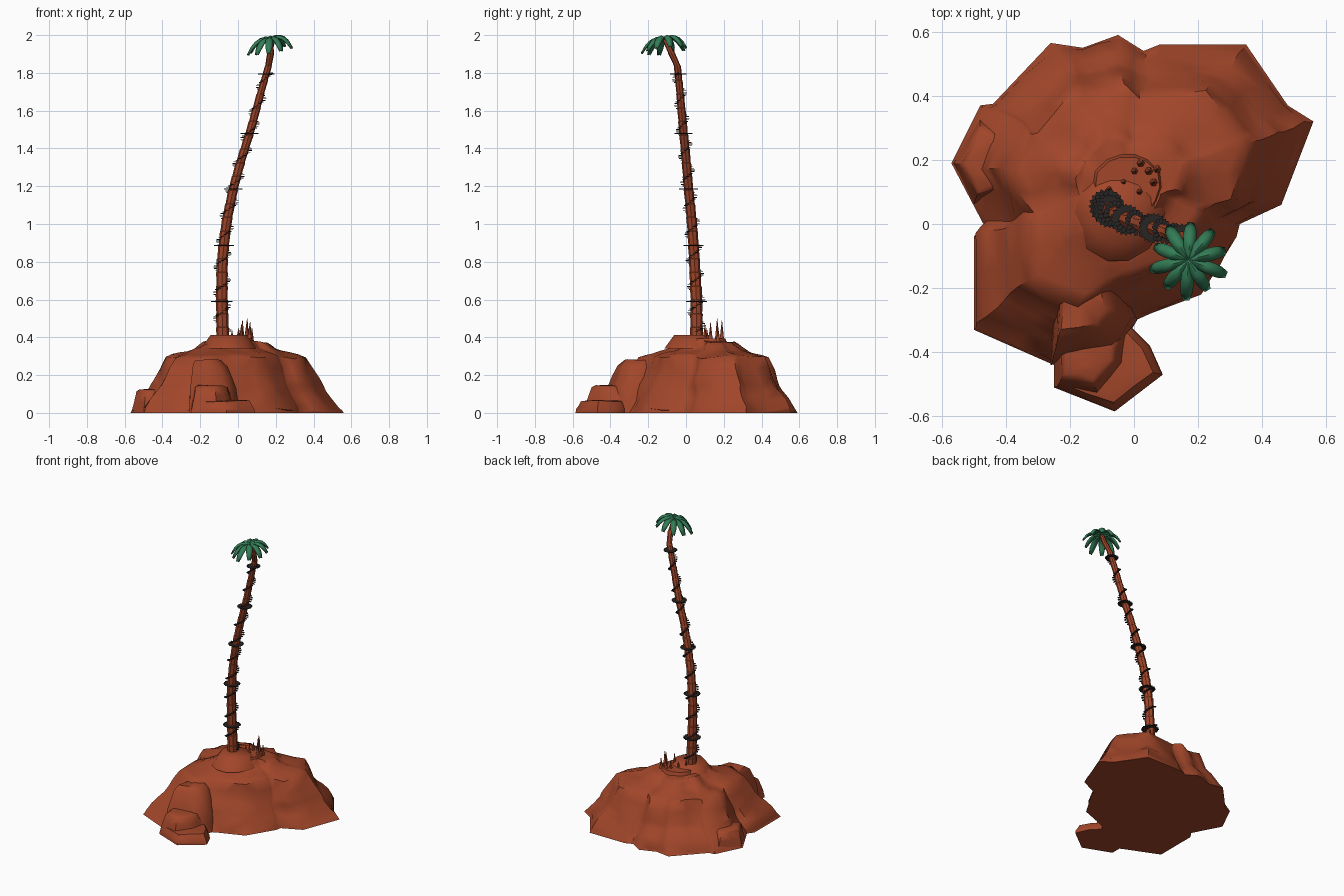
import bpy, bmesh, math, random
from mathutils import Vector, noise

random.seed(4)
cube = bpy.data.objects.get("Cube")
if cube:
    bpy.data.objects.remove(cube, do_unlink=True)


def material(name, rgb):
    m = bpy.data.materials.new(name)
    m.use_nodes = True
    m.diffuse_color = (*rgb, 1)
    m.node_tree.nodes["Principled BSDF"].inputs["Base Color"].default_value = (*rgb, 1)
    return m


CLAY = material("red clay", (0.36, 0.062, 0.023))
VINE = material("dark vine", (0.022, 0.018, 0.018))
LEAF = material("palm green", (0.033, 0.2, 0.092))


def finish(name, bm, mat, angle=30, thickness=0):
    bmesh.ops.recalc_face_normals(bm, faces=bm.faces)
    mesh = bpy.data.meshes.new(name)
    bm.to_mesh(mesh)
    bm.free()
    mesh.materials.append(mat)
    obj = bpy.data.objects.new(name, mesh)
    bpy.context.collection.objects.link(obj)
    bpy.ops.object.select_all(action="DESELECT")
    obj.select_set(True)
    bpy.context.view_layer.objects.active = obj
    if angle:
        bpy.ops.object.shade_smooth_by_angle(angle=math.radians(angle))
    if thickness:
        mod = obj.modifiers.new("thickness", "SOLIDIFY")
        mod.thickness = thickness
        mod.offset = 0


def loft(bm, rings, closed=True, caps=True):
    """Skin a list of point rings."""
    rows = [[bm.verts.new(p) for p in ring] for ring in rings]
    n = len(rows[0])
    for a, b in zip(rows, rows[1:]):
        for i in range(n if closed else n - 1):
            j = (i + 1) % n
            bm.faces.new((a[i], a[j], b[j], b[i]))
    if caps:
        bm.faces.new(rows[0][::-1])
        bm.faces.new(rows[-1])


def rock(name, outline, centre, levels, rough):
    """Stack shrinking copies of a ground outline, then roughen the sides."""
    c = Vector(centre)
    rings = [[(*(c + (Vector(p) - c) * scale), z) for p in outline] for scale, z in levels]
    bm = bmesh.new()
    loft(bm, rings)
    bottom = min(bm.faces, key=lambda f: f.calc_center_median().z)
    bmesh.ops.triangulate(bm, faces=[f for f in bm.faces if f is not bottom])
    sides = [e for e in bm.edges if any(v.co.z > 0.005 for v in e.verts)]
    bmesh.ops.subdivide_edges(bm, edges=sides, cuts=1, use_grid_fill=True)
    for v in bm.verts:
        if v.co.z > 0.02:
            v.co += noise.noise_vector(v.co * 9) * rough
            v.co.z = max(v.co.z, 0.01)
    finish(name, bm, CLAY, 50)


# Main hill
hill = [(-0.57, 0.19), (-0.47, 0), (-0.5, -0.04), (-0.5, -0.33), (-0.25, -0.44),
        (-0.06, -0.33), (0.05, -0.28), (0.21, -0.22), (0.32, -0.04), (0.33, 0),
        (0.46, 0.06), (0.56, 0.32), (0.48, 0.37), (0.35, 0.56), (0.08, 0.56),
        (0.03, 0.54), (-0.05, 0.59), (-0.16, 0.55), (-0.26, 0.565),
        (-0.44, 0.375), (-0.48, 0.37)]
rock("hill", hill, (-0.02, 0.12),
     [(1, 0), (0.97, 0.025), (0.84, 0.12), (0.77, 0.175), (0.66, 0.297),
      (0.52, 0.317), (0.4, 0.337), (0.3, 0.372)], 0.022)

# Front buttress, stepped foot and side ledge
rock("buttress", [(-0.26, -0.44), (-0.05, -0.4), (0.01, -0.3), (-0.04, -0.13), (-0.26, -0.13)],
     (-0.18, -0.22), [(1, 0), (0.88, 0.13), (0.66, 0.25), (0.5, 0.28)], 0.014)
rock("foot_slab", [(-0.25, -0.51), (-0.06, -0.585), (0.09, -0.47), (0.05, -0.38),
                   (-0.01, -0.32), (-0.25, -0.28)],
     (-0.1, -0.42), [(1, 0), (0.98, 0.02), (0.84, 0.062), (0.7, 0.065)], 0.006)
rock("foot_step", [(-0.25, -0.51), (-0.11, -0.54), (-0.02, -0.44), (-0.01, -0.32), (-0.25, -0.28)],
     (-0.16, -0.4), [(1, 0), (0.92, 0.05), (0.7, 0.135), (0.55, 0.145)], 0.008)
rock("side_ledge", [(-0.565, 0.19), (-0.5, 0.06), (-0.38, 0.1), (-0.38, 0.3), (-0.48, 0.34)],
     (-0.46, 0.19), [(1, 0), (0.75, 0.115), (0.6, 0.125)], 0.008)


def circle(cx, cy, z, r, n, wobble=0):
    return [(cx + r * (1 + wobble * math.sin(5 * a)) * math.cos(a),
             cy + r * (1 + wobble * math.sin(3 * a)) * math.sin(a), z)
            for a in (math.tau * i / n for i in range(n))]


# Summit around the trunk and the flat earth patch behind it
for name, cx, cy, high, r, spread in (("summit", -0.05, 0.035, 0.413, 0.095, 1.55),
                                      ("earth_patch", -0.02, 0.115, 0.395, 0.1, 1.2)):
    bm = bmesh.new()
    loft(bm, [circle(cx, cy, 0.34, r * spread, 14, 0.06), circle(cx, cy, high, r, 14, 0.06)])
    finish(name, bm, CLAY, 60)

# Spiky shoots: position and tip height
bm = bmesh.new()
for x, y, tip in ((-0.08, 0.11, 0.45), (-0.035, 0.13, 0.435), (0.015, 0.1, 0.47),
                  (0.0, 0.165, 0.45), (0.06, 0.13, 0.48), (0.045, 0.165, 0.5),
                  (0.02, 0.19, 0.49), (0.07, 0.17, 0.45)):
    loft(bm, [circle(x, y, 0.36, 0.017, 6), circle(x + 0.004, y, tip, 0.001, 6)])
finish("shoots", bm, CLAY, 70)

# Trunk path: height, x, y, radius
PATH = [(0.38, -0.08, 0.056, 0.034), (0.6, -0.086, 0.055, 0.031), (0.8, -0.084, 0.045, 0.029),
        (1.0, -0.063, 0.032, 0.027), (1.2, -0.022, 0.012, 0.025), (1.35, 0.02, 0.0, 0.024),
        (1.5, 0.068, -0.015, 0.023), (1.7, 0.122, -0.032, 0.02), (1.85, 0.165, -0.047, 0.018),
        (1.92, 0.175, -0.085, 0.018), (1.98, 0.17, -0.112, 0.014)]


def trunk_at(z):
    for a, b in zip(PATH, PATH[1:]):
        if z <= b[0]:
            break
    t = (z - a[0]) / (b[0] - a[0])
    return [p + (q - p) * t for p, q in zip(a[1:], b[1:])]


bm = bmesh.new()
rings = []
steps = 22
for i in range(steps):
    for part, flare in ((0.02, 0.95), (0.98, 1.05)):
        z = 0.38 + 1.6 * (i + part) / steps
        x, y, r = trunk_at(z)
        rings.append(circle(x, y, z, r * flare, 8))
loft(bm, rings)
finish("trunk", bm, CLAY, 0)


def leaflet(bm, z, a, reach, half):
    """Small flat blade pointing out from the trunk."""
    x, y, r = trunk_at(z)
    corners = ((r * 0.8, -half), (r + reach * 0.7, -half), (r + reach, 0),
               (r + reach * 0.7, half), (r * 0.8, half))
    bm.faces.new([bm.verts.new((x + q * math.cos(a + d), y + q * math.sin(a + d), z))
                  for q, d in corners])


# Flat leafy collars around the trunk
bm = bmesh.new()
for z in (0.59, 0.885, 1.185, 1.48, 1.795):
    for i in range(20):
        leaflet(bm, z, math.tau * i / 20, 0.025, math.pi / 20)
finish("collars", bm, VINE, 0, 0.005)

# Winding vine of flat leaflets
bm = bmesh.new()
turn = 16
for i in range(161):
    leaflet(bm, 0.43 + 1.37 * i / 160, math.tau * i / turn, 0.017, math.pi / turn)
finish("vine", bm, VINE, 0, 0.004)

# Crown of drooping fronds, tilted down to the front right
bm = bmesh.new()
widths = (0.007, 0.012, 0.016, 0.018, 0.019, 0.017, 0.009)
for k in range(10):
    a = math.tau * (k + 0.4) / 10
    out = Vector((math.cos(a), math.sin(a), 0))
    side = Vector((-out.y, out.x, 0))
    length = 0.116 + 0.008 * math.sin(3 * k)
    rows = []
    for i, w in enumerate(widths):
        t = i / (len(widths) - 1)
        p = Vector((0.17, -0.112, 1.98)) + out * length * t
        p.z += 0.035 * t - 0.095 * t ** 3 + 0.16 * (out.x + 0.7 * out.y) * length * t
        drop = Vector((0, 0, w * 0.5))
        rows.append([p - side * w - drop, p, p + side * w - drop])
    loft(bm, rows, closed=False, caps=False)
finish("fronds", bm, LEAF, 50, 0.009)
